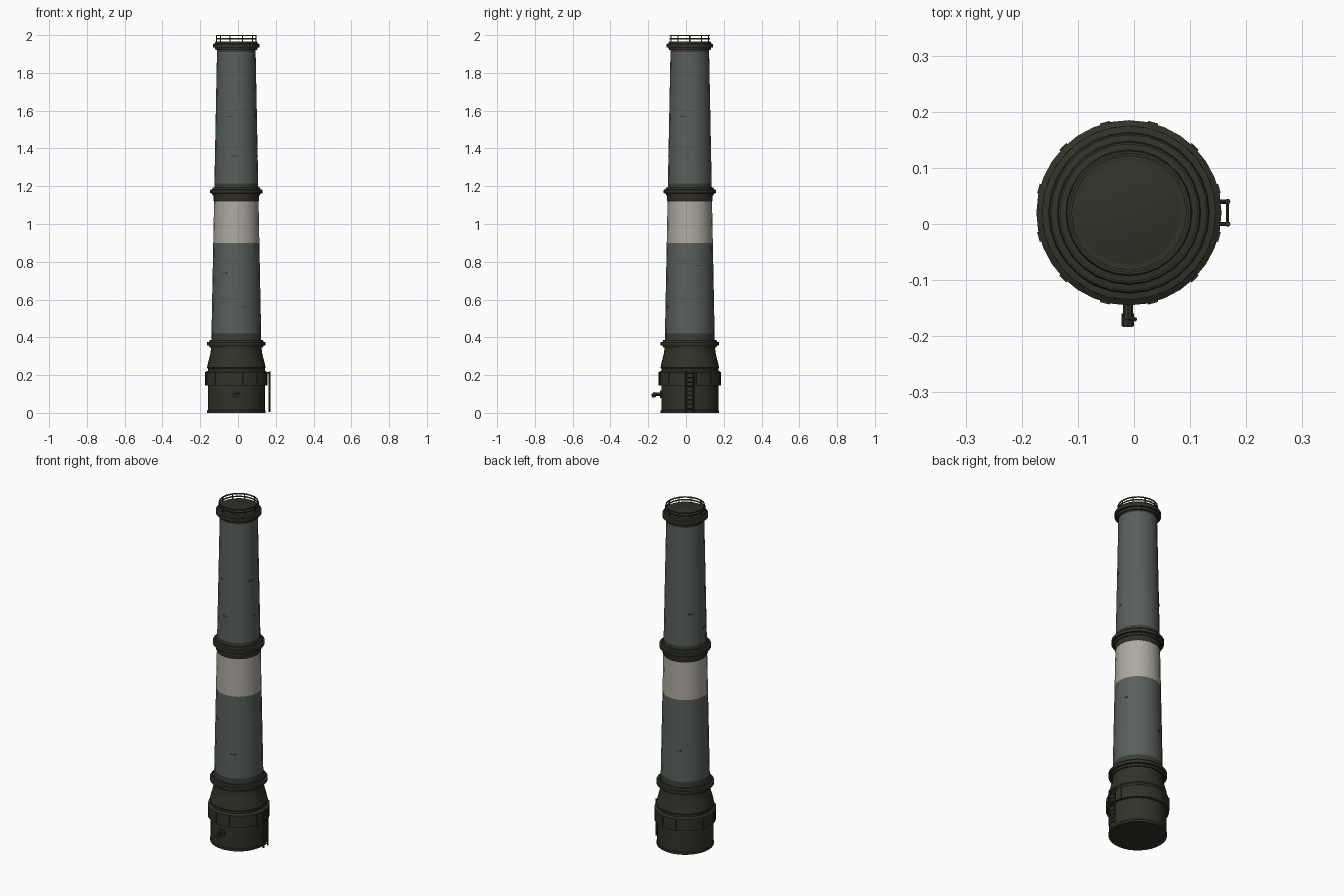
import bpy, bmesh, math
from mathutils import Vector, Matrix

cube = bpy.data.objects.get("Cube")
if cube:
    bpy.data.objects.remove(cube)

CX, CY = -0.009, 0.02   # chimney axis


def material(name, rgb):
    m = bpy.data.materials.new(name)
    m.use_nodes = True
    m.diffuse_color = (*rgb, 1)
    m.node_tree.nodes["Principled BSDF"].inputs["Base Color"].default_value = (*rgb, 1)
    return m


dark = material("dark olive iron", (0.032, 0.031, 0.022))
grey = material("grey green shaft", (0.098, 0.115, 0.108))
soot = material("sooty grey", (0.045, 0.047, 0.04))
white = material("dirty white", (0.42, 0.4, 0.36))


def finish(name, bm, mats, angle=35):
    me = bpy.data.meshes.new(name)
    bmesh.ops.recalc_face_normals(bm, faces=bm.faces)
    bm.to_mesh(me)
    bm.free()
    for m in mats:
        me.materials.append(m)
    ob = bpy.data.objects.new(name, me)
    bpy.context.collection.objects.link(ob)
    bpy.ops.object.select_all(action='DESELECT')
    ob.select_set(True)
    bpy.context.view_layer.objects.active = ob
    bpy.ops.object.shade_smooth_by_angle(angle=math.radians(angle))
    return ob


def lathe(name, profile, mats, sides=24, rule=None, closed=False):
    """Turn (radius, z) points about the axis; caps the ends unless closed."""
    bm = bmesh.new()
    rings = []
    for r, z in profile:
        rings.append([bm.verts.new((CX + r * math.cos(a), CY + r * math.sin(a), z))
                      for a in (2 * math.pi * i / sides for i in range(sides))])
    pairs = list(zip(rings, rings[1:]))
    if closed:
        pairs.append((rings[-1], rings[0]))
    for lo, hi in pairs:
        for i in range(sides):
            j = (i + 1) % sides
            bm.faces.new((lo[i], lo[j], hi[j], hi[i]))
    if not closed:
        bm.faces.new(rings[0])
        bm.faces.new(rings[-1])
    if rule:
        for f in bm.faces:
            f.material_index = rule(f.calc_center_median().z)
    return finish(name, bm, mats)


def add_rod(bm, a, b, r, sides=8):
    a, b = Vector(a), Vector(b)
    d = b - a
    mat = Matrix.Translation((a + b) / 2) @ d.to_track_quat('Z', 'Y').to_matrix().to_4x4()
    bmesh.ops.create_cone(bm, cap_ends=True, segments=sides, radius1=r, radius2=r,
                          depth=d.length, matrix=mat)


def add_box(bm, radius, angle, z, size):
    """Box set on the wall, size = (depth, width, height)."""
    mat = (Matrix.Translation((CX, CY, z)) @ Matrix.Rotation(angle, 4, 'Z')
           @ Matrix.Translation((radius, 0, 0)) @ Matrix.Diagonal((*size, 1)))
    bmesh.ops.create_cube(bm, size=1, matrix=mat)


# Base drum with flared shoulder
lathe("base_drum", [(0.154, 0), (0.154, 0.012), (0.151, 0.016), (0.151, 0.235), (0.155, 0.24),
                    (0.15, 0.265), (0.143, 0.29), (0.136, 0.32), (0.133, 0.36)], [dark], 32)
lathe("base_band", [(0.15, 0.145), (0.165, 0.145), (0.165, 0.215), (0.155, 0.222)], [dark], 32)

# Clamps on the base band
bm = bmesh.new()
for i in range(12):
    add_box(bm, 0.163, math.radians(15 + 30 * i), 0.181, (0.008, 0.018, 0.068))
finish("band_clamps", bm, [dark])


# Tapered shaft, coloured by height
def shaft_radius(z):
    return 0.133 - (z - 0.34) * 0.0195


def shaft_colour(z):
    if z < 0.42 or 1.12 < z < 1.215 or z > 1.91:
        return 1
    return 2 if 0.9 < z < 1.12 else 0


levels = [0.34, 0.42, 0.66, 0.9, 1.12, 1.215, 1.56, 1.91, 1.955]
lathe("shaft", [(shaft_radius(z), z) for z in levels], [grey, soot, white], 20, shaft_colour)


# Collars: a fat ring between two slim steps
def collar(name, z, inner, outer, half):
    t = outer - inner
    lathe(name, [(inner - 0.01, z - half), (inner + 0.4 * t, z - half),
                 (inner + 0.5 * t, z - 0.45 * half), (outer, z - 0.4 * half),
                 (outer, z + 0.4 * half), (inner + 0.5 * t, z + 0.5 * half),
                 (inner + 0.4 * t, z + half), (inner - 0.01, z + half)], [dark], 28, closed=True)


collar("lower_collar", 0.366, 0.132, 0.155, 0.021)
collar("middle_collar", 1.172, 0.117, 0.139, 0.022)
collar("top_collar", 1.944, 0.102, 0.123, 0.023)
lathe("middle_soot_lip", [(0.119, 1.122), (0.121, 1.126), (0.121, 1.16)], [dark], 20)
lathe("chimney_cap", [(0.107, 1.945), (0.107, 1.964), (0.101, 1.967)], [dark], 20)

# Top railing
for name, z in (("rail_upper", 1.997), ("rail_lower", 1.981)):
    lathe(name, [(0.102, z - 0.003), (0.107, z - 0.003), (0.107, z + 0.003), (0.102, z + 0.003)],
          [dark], 20, closed=True)
bm = bmesh.new()
for i in range(10):
    a = 2 * math.pi * i / 10
    x, y = CX + 0.1045 * math.cos(a), CY + 0.1045 * math.sin(a)
    add_rod(bm, (x, y, 1.955), (x, y, 1.998), 0.003, 6)
finish("rail_posts", bm, [dark])

# Side ladder on the base
bm = bmesh.new()
for y in (0.0, 0.04):
    add_rod(bm, (0.167, y, 0.005), (0.167, y, 0.22), 0.005)
    add_rod(bm, (0.14, y, 0.212), (0.167, y, 0.212), 0.004)
for i in range(9):
    z = 0.02 + 0.024 * i
    add_rod(bm, (0.167, 0, z), (0.167, 0.04, z), 0.003, 6)
finish("side_ladder", bm, [dark])

# Front tap: flange, pipe, nozzle and hand lever
bm = bmesh.new()
add_rod(bm, (-0.011, -0.12, 0.098), (-0.011, -0.138, 0.098), 0.02, 12)
add_rod(bm, (-0.011, -0.13, 0.098), (-0.011, -0.17, 0.098), 0.009)
add_rod(bm, (-0.011, -0.16, 0.095), (-0.011, -0.182, 0.091), 0.011)
add_rod(bm, (-0.011, -0.168, 0.098), (0.003, -0.17, 0.108), 0.004, 6)
finish("front_tap", bm, [dark])

# Thin chips in the shaft wall: (degrees, height, width)
chips = [(265, 1.36, 0.032), (250, 1.57, 0.025), (290, 0.56, 0.03), (240, 0.74, 0.022),
         (355, 1.36, 0.012), (340, 1.57, 0.03), (20, 0.78, 0.025), (140, 1.4, 0.03),
         (110, 0.6, 0.025), (190, 1.3, 0.03)]
bm = bmesh.new()
for deg, z, w in chips:
    add_box(bm, shaft_radius(z) - 0.001, math.radians(deg), z, (0.004, w, 0.006))
finish("shaft_chips", bm, [soot])
